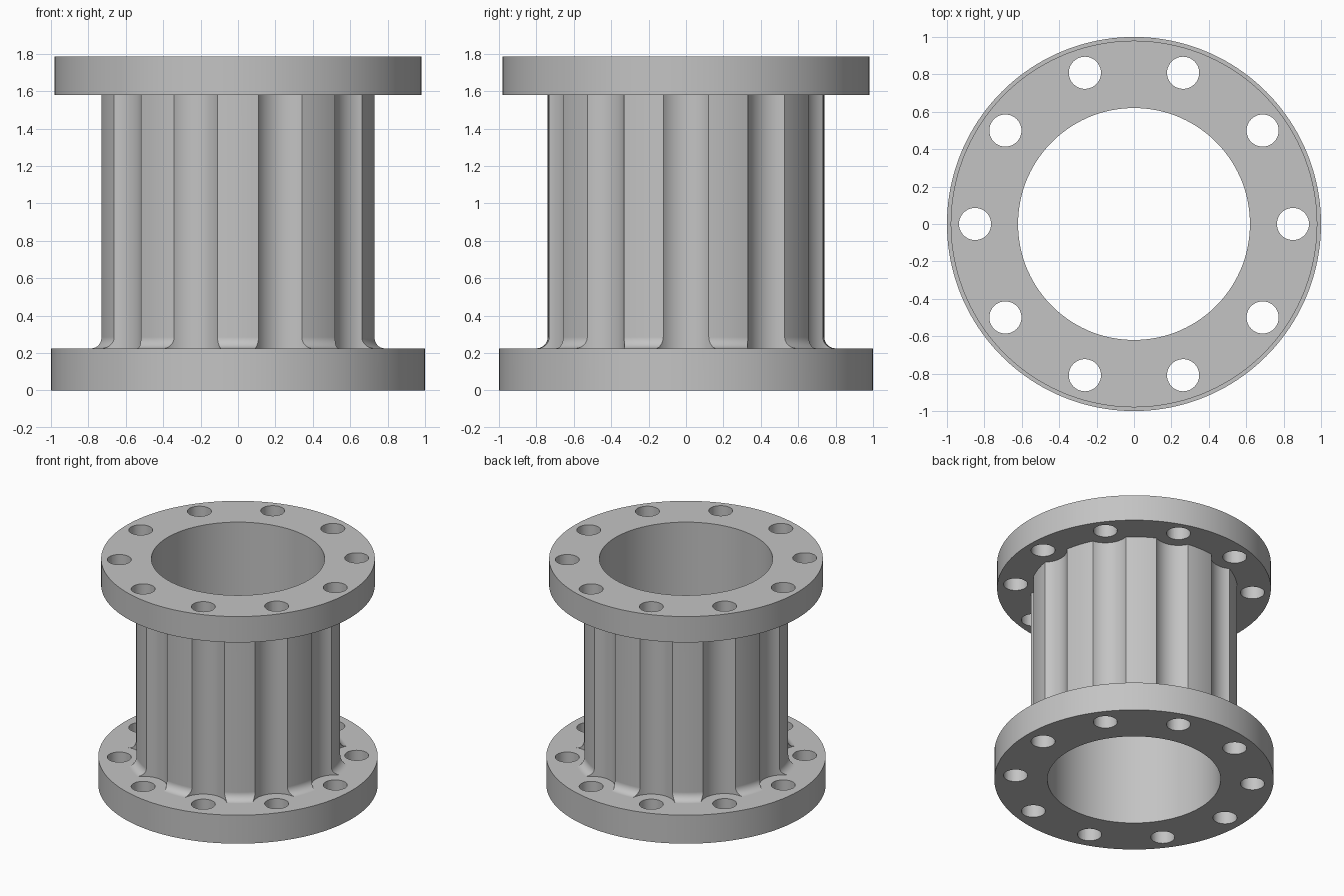
import bpy, bmesh
from math import cos, sin, pi, radians
from mathutils import Matrix

old = bpy.data.objects.get("Cube")
if old:
    bpy.data.objects.remove(old)

BORE, BODY, FILLET = 0.62, 0.74, 0.06
LOW_TOP, UP_BOTTOM, TOP = 0.225, 1.58, 1.785
COUNT, BOLT_CIRCLE, HOLE, FLUTE = 10, 0.85, 0.086, 0.171
STEPS = 160

grey = bpy.data.materials.new("plain grey")
grey.use_nodes = True
colour = (0.55, 0.55, 0.55, 1)
grey.diffuse_color = colour
grey.node_tree.nodes["Principled BSDF"].inputs["Base Color"].default_value = colour


def make_object(name, bm):
    bmesh.ops.recalc_face_normals(bm, faces=bm.faces)
    mesh = bpy.data.meshes.new(name)
    bm.to_mesh(mesh)
    bm.free()
    mesh.materials.append(grey)
    obj = bpy.data.objects.new(name, mesh)
    bpy.context.collection.objects.link(obj)
    return obj


def revolve(name, profile):
    bm = bmesh.new()
    rings = [[bm.verts.new((r * cos(2 * pi * i / STEPS), r * sin(2 * pi * i / STEPS), z))
              for i in range(STEPS)] for r, z in profile]
    for a, b in zip(rings, rings[1:] + rings[:1]):
        for i in range(STEPS):
            j = (i + 1) % STEPS
            bm.faces.new((a[i], a[j], b[j], b[i]))
    return make_object(name, bm)


def ring_of_cylinders(name, radius, low, high, sides):
    bm = bmesh.new()
    for k in range(COUNT):
        place = Matrix.Rotation(2 * pi * k / COUNT, 4, "Z") @ Matrix.Translation(
            (BOLT_CIRCLE, 0, (low + high) / 2))
        bmesh.ops.create_cone(bm, cap_ends=True, segments=sides, radius1=radius,
                              radius2=radius, depth=high - low, matrix=place)
    obj = make_object(name, bm)
    obj.hide_render = True
    return obj


def cut(target, cutter):
    mod = target.modifiers.new("cut", "BOOLEAN")
    mod.operation = "DIFFERENCE"
    mod.solver = "EXACT"
    mod.object = cutter
    bpy.ops.object.modifier_apply(modifier=mod.name)
    bpy.data.objects.remove(cutter)


# Flanged sleeve: lower flange, filleted barrel, upper flange and bore
fillet = [(BODY + FILLET * (1 - sin(t)), LOW_TOP + FILLET * (1 - cos(t)))
          for t in (radians(90 * i / 8) for i in range(9))]
profile = [(BORE, 0), (1, 0), (1, LOW_TOP)] + fillet + [
    (BODY, UP_BOTTOM), (0.98, UP_BOTTOM), (0.98, TOP), (BORE, TOP)]
sleeve = revolve("flanged_sleeve", profile)
bpy.ops.object.select_all(action="DESELECT")
bpy.context.view_layer.objects.active = sleeve
sleeve.select_set(True)

# Flutes in the barrel, then bolt holes through both flanges
cut(sleeve, ring_of_cylinders("flute_cutter", FLUTE, LOW_TOP, UP_BOTTOM, 64))
cut(sleeve, ring_of_cylinders("bolt_hole_cutter", HOLE, -0.1, TOP + 0.1, 40))

# Smooth walls with sharp rims
bpy.ops.object.shade_smooth_by_angle(angle=radians(30))
weighted = sleeve.modifiers.new("even_shading", "WEIGHTED_NORMAL")
weighted.keep_sharp = True
